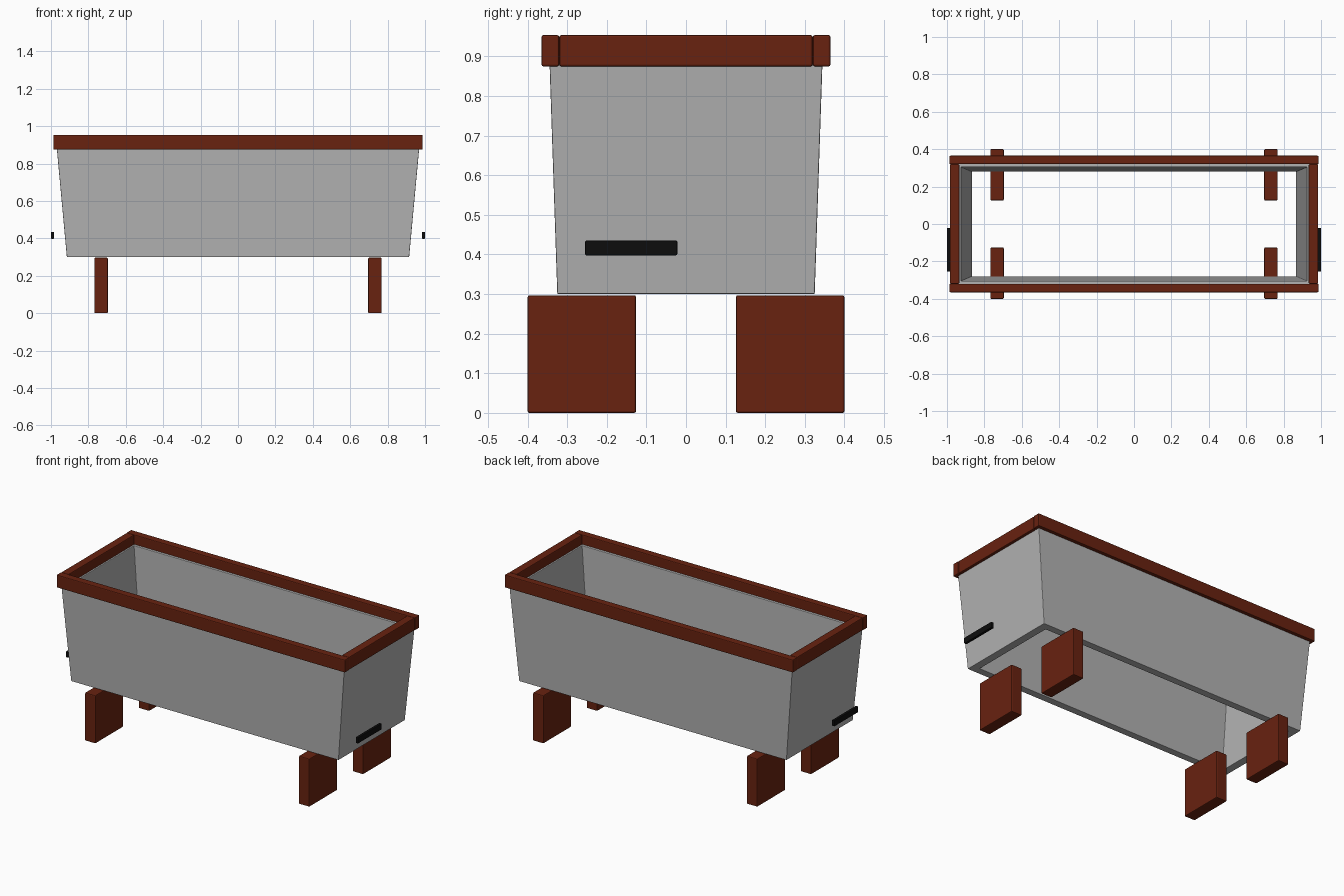
import bpy
import bmesh

old = bpy.data.objects.get("Cube")
if old:
    bpy.data.objects.remove(old, do_unlink=True)


def material(name, rgb):
    m = bpy.data.materials.new(name)
    m.use_nodes = True
    m.diffuse_color = (*rgb, 1)
    m.node_tree.nodes["Principled BSDF"].inputs["Base Color"].default_value = (*rgb, 1)
    return m


WOOD = material("red_brown_wood", (0.14, 0.016, 0.005))
GREY = material("grey_panel", (0.45, 0.45, 0.45))
BLACK = material("black_handle", (0.004, 0.004, 0.004))


def finish(name, bm, mat, bevel):
    bmesh.ops.recalc_face_normals(bm, faces=bm.faces)
    mesh = bpy.data.meshes.new(name)
    bm.to_mesh(mesh)
    bm.free()
    mesh.materials.append(mat)
    obj = bpy.data.objects.new(name, mesh)
    bpy.context.collection.objects.link(obj)
    mod = obj.modifiers.new("soft_edges", "BEVEL")
    mod.width = bevel
    mod.segments = 2
    return obj


def box(name, low, high, mat, bevel=0.005):
    bm = bmesh.new()
    bmesh.ops.create_cube(bm, size=1)
    for v in bm.verts:
        v.co = [(a + b) / 2 + c * (b - a) for a, b, c in zip(low, high, v.co)]
    return finish(name, bm, mat, bevel)


# Tapered tub walls, open at top and bottom
bm = bmesh.new()
sections = [(0.915, 0.325, 0.30), (0.97, 0.345, 0.895),
            (0.925, 0.305, 0.895), (0.866, 0.28, 0.30)]
loops = [[bm.verts.new((sx * x, sy * y, z))
          for sx, sy in ((-1, -1), (1, -1), (1, 1), (-1, 1))]
         for x, y, z in sections]
for i, a in enumerate(loops):
    b = loops[(i + 1) % len(loops)]
    for j in range(4):
        k = (j + 1) % 4
        bm.faces.new((a[j], a[k], b[k], b[j]))
finish("tub_walls", bm, GREY, 0.003)

# Rim boards: long boards overlap the ends of the short ones
for side, s in (("front", -1), ("back", 1)):
    y0, y1 = sorted((s * 0.32, s * 0.365))
    box(side + "_rim_board", (-0.987, y0, 0.875), (0.987, y1, 0.954), WOOD)
for side, s in (("right", -1), ("left", 1)):
    x0, x1 = sorted((s * 0.934, s * 0.985))
    box(side + "_rim_board", (x0, -0.32, 0.875), (x1, 0.32, 0.954), WOOD)

    # Handle bar standing off each end
    x0, x1 = sorted((s * 0.983, s))
    box(side + "_handle", (x0, -0.255, 0.398), (x1, -0.022, 0.435), BLACK, 0.003)

    # Block legs
    x0, x1 = sorted((s * 0.696, s * 0.768))
    for end, t in (("front", -1), ("back", 1)):
        y0, y1 = sorted((t * 0.126, t * 0.4))
        box(f"{end}_{side}_leg", (x0, y0, 0), (x1, y1, 0.297), WOOD)
